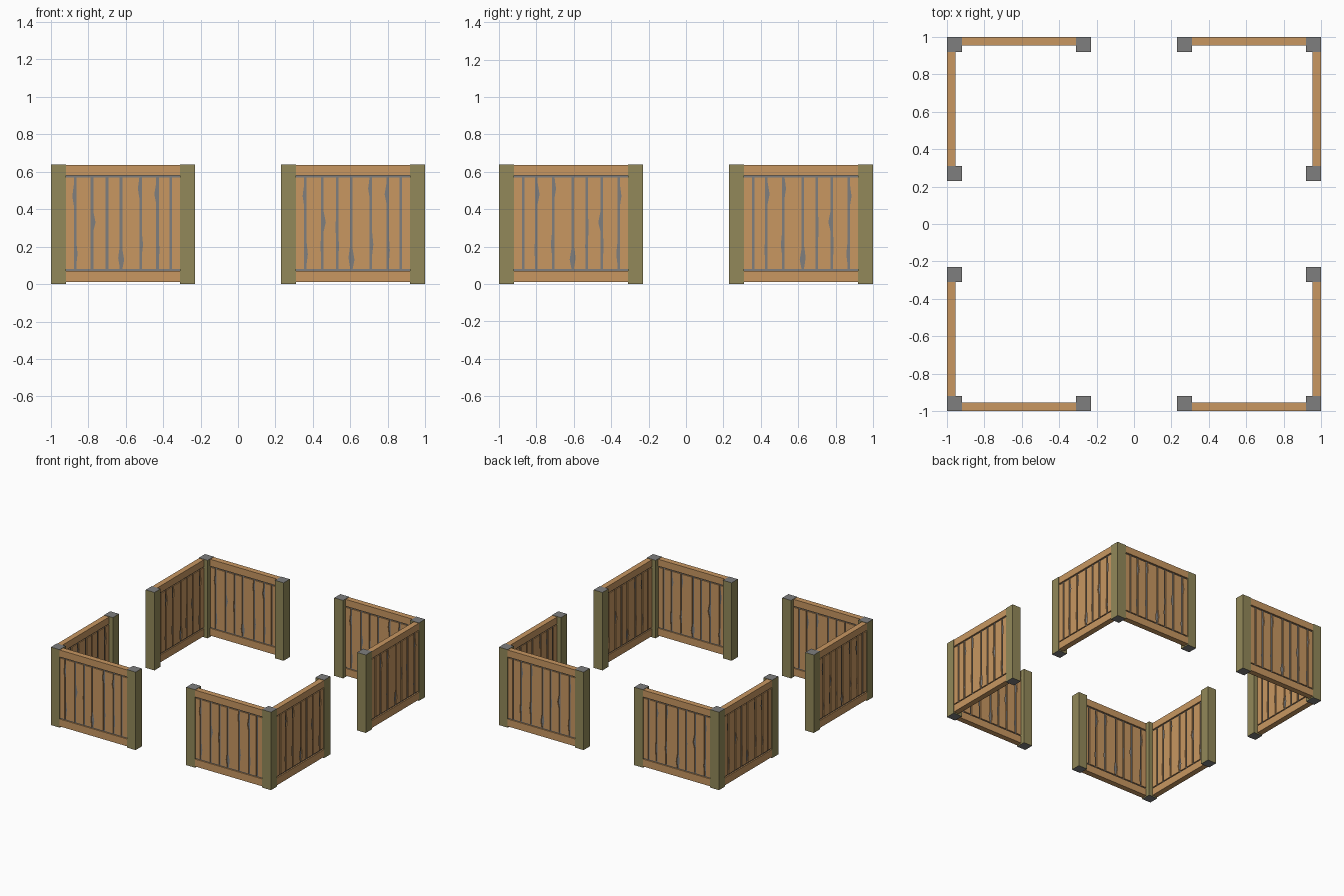
import bpy, bmesh

if "Cube" in bpy.data.objects:
    bpy.data.objects.remove(bpy.data.objects["Cube"])

POST, HEIGHT, LEN = 0.08, 0.64, 0.61   # post width, fence height, clear panel length


def material(name, rgb):
    m = bpy.data.materials.new(name)
    m.diffuse_color = (*rgb, 1)
    m.use_nodes = True
    m.node_tree.nodes["Principled BSDF"].inputs["Base Color"].default_value = m.diffuse_color
    return m


WOOD = material("wood", (0.58, 0.31, 0.12))
OLIVE = material("post_side", (0.29, 0.25, 0.10))
GREY = material("grey", (0.21, 0.21, 0.21))


def make(name, prisms, place, mats):
    """Each prism is (outline in u,z, depth from, depth to); place maps u,v,z to world."""
    bm = bmesh.new()
    for outline, v0, v1 in prisms:
        a = [bm.verts.new(place(u, v0, z)) for u, z in outline]
        b = [bm.verts.new(place(u, v1, z)) for u, z in outline]
        bm.faces.new(a)
        bm.faces.new(b[::-1])
        n = len(a)
        for i in range(n):
            j = (i + 1) % n
            bm.faces.new((a[i], b[i], b[j], a[j]))
    bmesh.ops.recalc_face_normals(bm, faces=bm.faces)
    if len(mats) > 1:
        for f in bm.faces:
            f.material_index = 1 if abs(f.normal.z) > 0.9 else 0
    me = bpy.data.meshes.new(name)
    bm.to_mesh(me)
    bm.free()
    for m in mats:
        me.materials.append(m)
    ob = bpy.data.objects.new(name, me)
    bpy.context.collection.objects.link(ob)
    return ob


def rect(u0, u1, z0, z1):
    return [(u0, z0), (u1, z0), (u1, z1), (u0, z1)]


# Worn gaps between planks: position, notch height and depth on left and right edges
GAPS = [(0.05, 0.47, 0.008, 0.16, 0.006), (0.14, 0.20, 0.002, 0.33, 0.012),
        (0.22, 0.30, 0.002, 0.20, 0.002), (0.295, 0.14, 0.008, 0.13, 0.010),
        (0.40, 0.51, 0.008, 0.21, 0.006), (0.49, 0.48, 0.010, 0.18, 0.004),
        (0.56, 0.30, 0.0, 0.40, 0.0)]
Z0, Z1, HALF = 0.08, 0.57, 0.007


def plank_edges():
    """Left and right edge polylines for every plank."""
    right_of_gap = [[(0.0, Z0), (0.0, Z1)]]
    left_of_gap = []
    for c, zl, dl, zr, dr in GAPS:
        def edge(side, zn, d):
            x = c + side * HALF
            return [(x, Z0), (x, zn - 0.05), (x + side * d, zn), (x, zn + 0.06), (x, Z1)]
        left_of_gap.append(edge(-1, zl, dl))
        right_of_gap.append(edge(1, zr, dr))
    left_of_gap.append([(LEN, Z0), (LEN, Z1)])
    return zip(right_of_gap, left_of_gap)


PLANKS = [(lo + hi[::-1], 0.004, 0.045) for lo, hi in plank_edges()]
RAILS = [(rect(0, LEN, 0.01, 0.07), 0.001, 0.047),
         (rect(0, LEN, 0.58, 0.637), 0.001, 0.047)]
CORE = [(rect(0, LEN, 0.06, 0.59), 0.012, 0.037)]


def panel(tag, place):
    make(f"{tag}_planks", PLANKS, place, [WOOD])
    make(f"{tag}_rails", RAILS, place, [WOOD])
    make(f"{tag}_core", CORE, place, [GREY])


# Eight panels: two along each side
for side in (-1, 1):
    for start, half in ((-0.92, "a"), (0.31, "b")):
        panel(f"{'front' if side < 0 else 'back'}_{half}",
              lambda u, v, z: (start + u, side * (1 - v), z))
        panel(f"{'left' if side < 0 else 'right'}_{half}",
              lambda u, v, z: (side * (1 - v), start + LEN - u, z))

# Posts: a corner post and two end posts per corner
for sx in (-1, 1):
    for sy in (-1, 1):
        for label, x, y in (("corner", 0.96, 0.96), ("end_x", 0.27, 0.96), ("end_y", 0.96, 0.27)):
            make(f"{label}_post", [(rect(-POST / 2, POST / 2, 0, HEIGHT), -POST / 2, POST / 2)],
                 lambda u, v, z: (sx * x + u, sy * y + v, z), [OLIVE, GREY])
